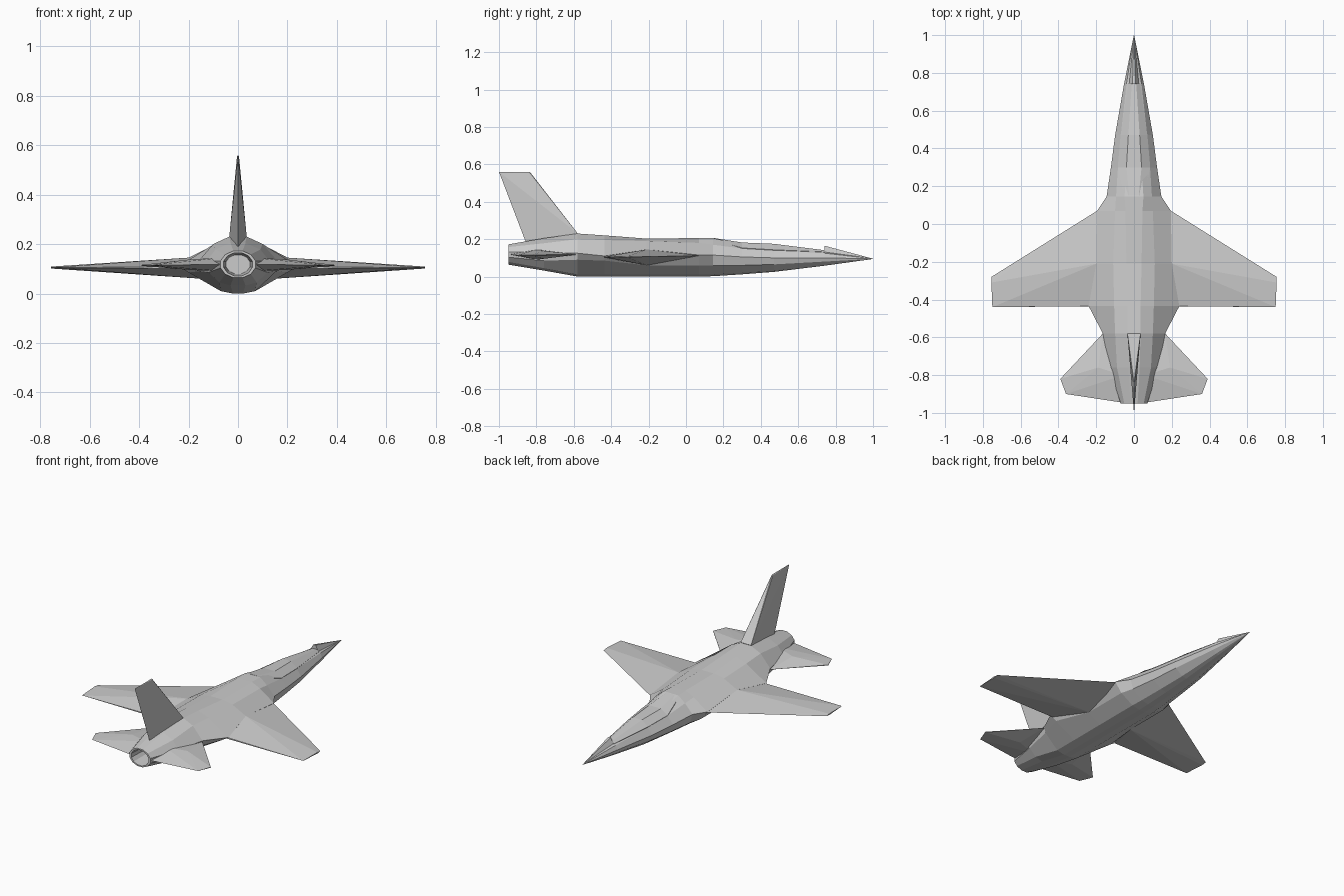
import bpy, bmesh, math


def finish(name, bm):
    bmesh.ops.remove_doubles(bm, verts=bm.verts, dist=0.0003)
    bmesh.ops.recalc_face_normals(bm, faces=bm.faces)
    me = bpy.data.meshes.new(name)
    bm.to_mesh(me)
    bm.free()
    ob = bpy.data.objects.new(name, me)
    bpy.context.collection.objects.link(ob)
    return ob


def loft(name, sections):
    """Skin half sections (y, [(x, z)...] from top to bottom), mirrored in x."""
    bm = bmesh.new()
    rings = []
    for y, half in sections:
        full = half + [(-x, z) for x, z in reversed(half)]
        rings.append([bm.verts.new((x, y, z)) for x, z in full])
    n = len(rings[0])
    for a, b in zip(rings, rings[1:]):
        for i in range(n):
            j = (i + 1) % n
            bm.faces.new((a[i], a[j], b[j], b[i]))
    bm.faces.new(rings[0])
    bm.faces.new(rings[-1])
    return finish(name, bm)


def hull(name, points, mirror=False):
    """Convex solid around a few corner points, optionally mirrored."""
    bm = bmesh.new()
    for p in points:
        bm.verts.new(p)
    bmesh.ops.convex_hull(bm, input=bm.verts)
    ob = finish(name, bm)
    if mirror:
        ob.modifiers.new("mirror", 'MIRROR').use_bisect_axis[0] = False
    return ob


def oval(rx, rz, zc):
    angles = [math.radians(a) for a in (15, 45, 75, 105, 135, 165)]
    return [(rx * math.sin(a), zc + rz * math.cos(a)) for a in angles]


# fuselage with hollow nozzle, from exhaust to nose tip
loft("fuselage", [
    (-0.80, oval(0.05, 0.04, 0.118)),
    (-0.95, oval(0.06, 0.048, 0.118)),
    (-0.95, oval(0.073, 0.056, 0.118)),
    (-0.76, [(.03, .205), (.09, .178), (.13, .128), (.12, .085), (.075, .045), (.03, .032)]),
    (-0.58, [(.035, .23), (.10, .20), (.165, .125), (.155, .09), (.07, .010), (.02, .0)]),
    (-0.435, [(.035, .22), (.105, .195), (.24, .11), (.20, .085), (.07, .010), (.02, .0)]),
    (-0.21, [(.04, .203), (.11, .19), (.20, .145), (.15, .06), (.07, .010), (.02, .0)]),
    (0.07, [(.045, .206), (.10, .18), (.195, .115), (.15, .06), (.07, .010), (.02, .0)]),
    (0.145, [(.05, .206), (.095, .17), (.145, .115), (.13, .06), (.065, .012), (.02, .002)]),
    (0.30, [(.04, .17), (.085, .15), (.122, .105), (.11, .06), (.055, .02), (.018, .012)]),
    (0.47, [(.03, .165), (.07, .14), (.10, .10), (.09, .065), (.045, .03), (.015, .025)]),
    (0.74, [(.018, .135), (.04, .125), (.053, .10), (.047, .08), (.026, .062), (.01, .058)]),
    (1.0, oval(0.001, 0.001, 0.095)),
])

# canopy panel
loft("canopy", [
    (0.15, [(.025, .206), (.055, .197), (.05, .15)]),
    (0.30, [(.04, .182), (.086, .153), (.07, .12)]),
    (0.47, [(.03, .175), (.071, .143), (.06, .12)]),
    (0.74, [(.012, .141), (.031, .132), (.02, .11)]),
])

# wedge in front of the canopy
hull("nose_wedge", [(.032, .74, .12), (-.032, .74, .12), (.008, .74, .165),
                    (-.008, .74, .165), (0, .998, .096)])

# wings with a ridge of greatest thickness
hull("wing", [(.12, .07, .112), (.195, .07, .112), (.20, -.21, .145), (.15, -.21, .06),
              (.12, -.21, .10), (.16, -.435, .105), (.24, -.435, .108),
              (.24, -.435, .10), (.755, -.28, .105), (.755, -.31, .109),
              (.755, -.31, .101), (.75, -.44, .105)], True)

# tailplanes
hull("tailplane", [(.06, -.58, .118), (.165, -.58, .118), (.19, -.76, .138),
                   (.19, -.76, .095), (.06, -.80, .145), (.06, -.80, .09),
                   (.065, -.945, .118), (.39, -.82, .116), (.39, -.82, .112),
                   (.36, -.90, .114)], True)

# vertical fin: blunt at the front of the root, thin at the tip
hull("tail_fin", [(.035, -.58, .232), (-.035, -.58, .232), (.03, -.60, .19),
                  (-.03, -.60, .19), (0, -.855, .18), (.004, -.835, .555),
                  (-.004, -.835, .555), (0, -1.0, .56), (0, -.835, .56)])
